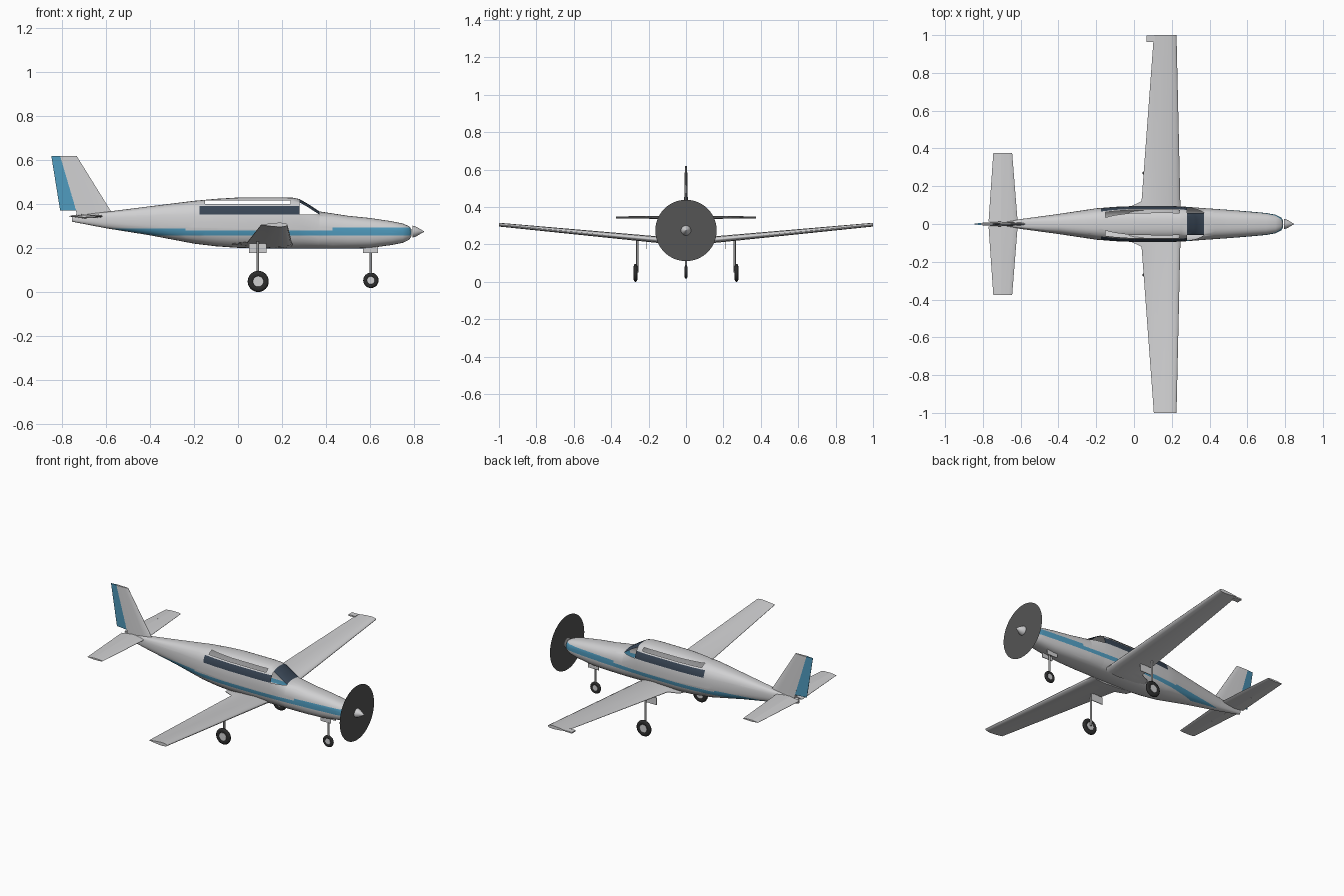
import bpy, bmesh, math
from mathutils import Vector, Matrix

cube = bpy.data.objects.get("Cube")
if cube:
    bpy.data.objects.remove(cube)


def material(name, r, g, b):
    m = bpy.data.materials.new(name)
    m.use_nodes = True
    m.diffuse_color = (r, g, b, 1)
    m.node_tree.nodes["Principled BSDF"].inputs["Base Color"].default_value = (r, g, b, 1)
    return m


PAINT = material("light grey paint", .63, .63, .64)
BLUE = material("blue trim", .08, .33, .52)
GLASS = material("dark glass", .04, .06, .09)
DARK = material("propeller grey", .09, .09, .09)
TYRE = material("tyre black", .025, .025, .025)
METAL = material("gear metal", .3, .3, .3)


def finish(name, bm, *mats, angle=40):
    bmesh.ops.recalc_face_normals(bm, faces=bm.faces)
    mesh = bpy.data.meshes.new(name)
    bm.to_mesh(mesh)
    bm.free()
    ob = bpy.data.objects.new(name, mesh)
    bpy.context.collection.objects.link(ob)
    for m in mats:
        mesh.materials.append(m)
    bpy.ops.object.select_all(action='DESELECT')
    ob.select_set(True)
    bpy.context.view_layer.objects.active = ob
    bpy.ops.object.shade_smooth_by_angle(angle=math.radians(angle))
    return ob


def loft(rings):
    """Skin a list of closed point rings and cap both ends."""
    bm = bmesh.new()
    loops = [[bm.verts.new(p) for p in ring] for ring in rings]
    n = len(loops[0])
    for a, b in zip(loops, loops[1:]):
        for i in range(n):
            j = (i + 1) % n
            bm.faces.new((a[i], a[j], b[j], b[i]))
    bm.faces.new(loops[0])
    bm.faces.new(loops[-1])
    return bm


# Aerofoil halves: (fraction of chord, fraction of half thickness)
FOIL = [(0, .1), (.02, .4), (.1, .8), (.3, 1), (.65, .65), (1, .08)]
NOSE = [(0, .1), (.06, .45), (.3, .8), (1, 1)]
WEDGE = [(0, 1), (1, .1)]


def blade(name, profile, sections, mat, upright=False):
    """Sections are (lead x, trail x, half thickness, y, z)."""
    outline = profile + [(c, -t) for c, t in reversed(profile)]
    rings = []
    for lead, trail, thick, y, z in sections:
        off = Vector((0, thick, 0)) if upright else Vector((0, 0, thick))
        rings.append([Vector((lead + (trail - lead) * c, y, z)) + off * t for c, t in outline])
    return finish(name, loft(rings), mat)


def rod(name, r1, r2, length, centre, axis, mat, sides=24):
    bm = bmesh.new()
    turn = Vector((0, 0, 1)).rotation_difference(Vector(axis)).to_matrix().to_4x4()
    bmesh.ops.create_cone(bm, cap_ends=True, segments=sides, radius1=r1, radius2=r2,
                          depth=length, matrix=Matrix.Translation(centre) @ turn)
    return finish(name, bm, mat)


def plate(name, size, centre, mat):
    bm = bmesh.new()
    bmesh.ops.create_cube(bm, size=1, matrix=Matrix.Translation(centre) @ Matrix.Diagonal((*size, 1)))
    return finish(name, bm, mat)


# Fuselage: (x, bottom, top, half width)
STATIONS = [(-.755, .32, .35, .008), (-.6, .29, .365, .026), (-.4, .258, .39, .053),
            (-.2, .22, .415, .083), (-.1, .208, .424, .091), (0, .201, .43, .095),
            (.2, .198, .431, .095), (.25, .197, .429, .093), (.28, .197, .423, .091),
            (.32, .197, .4, .088), (.37, .197, .367, .084), (.5, .197, .347, .075),
            (.6, .2, .337, .067), (.7, .214, .322, .058), (.75, .224, .312, .049),
            (.78, .238, .299, .033), (.79, .255, .285, .018)]


def hull_ring(x, low, high, half, n=36):
    ring = []
    for i in range(n):
        a = math.tau * i / n
        c, s = math.cos(a), math.sin(a)
        ring.append((x, half * math.copysign(abs(c) ** .73, c),
                     (low + high) / 2 + (high - low) / 2 * math.copysign(abs(s) ** .8, s)))
    return ring


hull = loft([hull_ring(*s) for s in STATIONS])
CUTS = {0: (-.6, -.24, -.175, -.15, .24, .28, .37, .43), 1: (-.058, .058),
        2: (.258, .281, .289, .294, .352, .392, .4, .416)}
for axis, places in CUTS.items():
    for place in places:
        spot = Vector((0, 0, 0))
        spot[axis] = place
        normal = Vector((0, 0, 0))
        normal[axis] = 1
        bmesh.ops.bisect_plane(hull, geom=hull.verts[:] + hull.edges[:] + hull.faces[:],
                               plane_co=spot, plane_no=normal)
hull.normal_update()
openings = []
for f in hull.faces:
    x, y, z = f.calc_center_median()
    stripe_top = .294 if x > .43 else .289 if x < -.24 else .281
    if .258 < z < stripe_top and abs(f.normal.z) < .92 and -.6 < x < .785:
        f.material_index = 1
    elif -.175 < x < .28 and .352 < z < .392:
        f.material_index = 2
    elif .28 < x < .37 and z > .352:
        # Windscreen in the middle, open quarter windows beside it
        if abs(y) < .058:
            f.material_index = 2
        else:
            openings.append(f)
    elif -.15 < x < .24 and .4 < z < .416:
        openings.append(f)
bmesh.ops.delete(hull, geom=openings, context='FACES')
finish("fuselage", hull, PAINT, BLUE, GLASS)

# Wings with a short trailing fillet at the root
for side, s in (("left", 1), ("right", -1)):
    blade(side + "_wing", FOIL, [(.25, -.03, .018, s * .05, .216), (.246, -.02, .018, s * .092, .22),
                                 (.245, .04, .018, s * .12, .223), (.225, .105, .01, s, .306)], PAINT)
plate("wingtip_tab", (.045, .035, .008), (.088, .98, .304), PAINT)

# Tail surfaces
blade("fin", NOSE, [(-.54, -.735, .011, 0, .35), (-.58, -.737, .011, 0, .37),
                    (-.735, -.81, .006, 0, .62)], PAINT, True)
blade("rudder", WEDGE, [(-.737, -.81, .011, 0, .372), (-.81, -.85, .006, 0, .62)], BLUE, True)
blade("stabilizer", NOSE, [(-.645, -.705, .005, -.375, .345), (-.615, -.705, .01, 0, .345),
                           (-.645, -.705, .005, .375, .345)], PAINT)
for side, s in (("left", 1), ("right", -1)):
    blade(side + "_elevator", WEDGE, [(-.705, -.77, .01, s * .012, .345),
                                      (-.705, -.745, .005, s * .375, .345)], PAINT)

# Propeller disc and spinner
HUB = .275
disc = bmesh.new()
bmesh.ops.create_circle(disc, cap_ends=True, cap_tris=True, segments=64, radius=.164,
                        matrix=Matrix.Translation((.796, 0, HUB)) @ Matrix.Rotation(math.pi / 2, 4, 'Y'))
finish("propeller_disc", disc, DARK)
tip = [(.795, .027), (.808, .024), (.825, .014), (.84, .005), (.847, .001)]
finish("spinner", loft([[(x, r * math.cos(math.tau * i / 24), HUB + r * math.sin(math.tau * i / 24))
                         for i in range(24)] for x, r in tip]), PAINT)


# Landing gear
def wheel(name, x, y, z, radius, width):
    minor = radius * .3
    bpy.ops.mesh.primitive_torus_add(major_segments=32, minor_segments=12, major_radius=radius - minor,
                                     minor_radius=minor, location=(x, y, z), rotation=(math.pi / 2, 0, 0))
    tyre = bpy.context.object
    tyre.name = name + "_tyre"
    tyre.scale.z = width / (2 * minor)
    tyre.data.materials.append(TYRE)
    bpy.ops.object.shade_smooth_by_angle()
    rod(name + "_hub", radius * .5, radius * .5, width * .8, (x, y, z), (0, 1, 0), PAINT)


for side, s in (("left", 1), ("right", -1)):
    rod(side + "_main_strut", .006, .006, .18, (.09, s * .26, .14), (0, 0, 1), METAL, 12)
    wheel(side + "_main", .092, s * .27, .048, .048, .02)
    plate(side + "_main_door", (.08, .004, .045), (.09, s * .21, .199), PAINT)
    plate(side + "_nose_door", (.07, .004, .035), (.603, s * .022, .194), PAINT)
rod("nose_strut", .006, .006, .16, (.605, 0, .13), (0, 0, 1), METAL, 12)
wheel("nose", .605, 0, .053, .035, .016)
